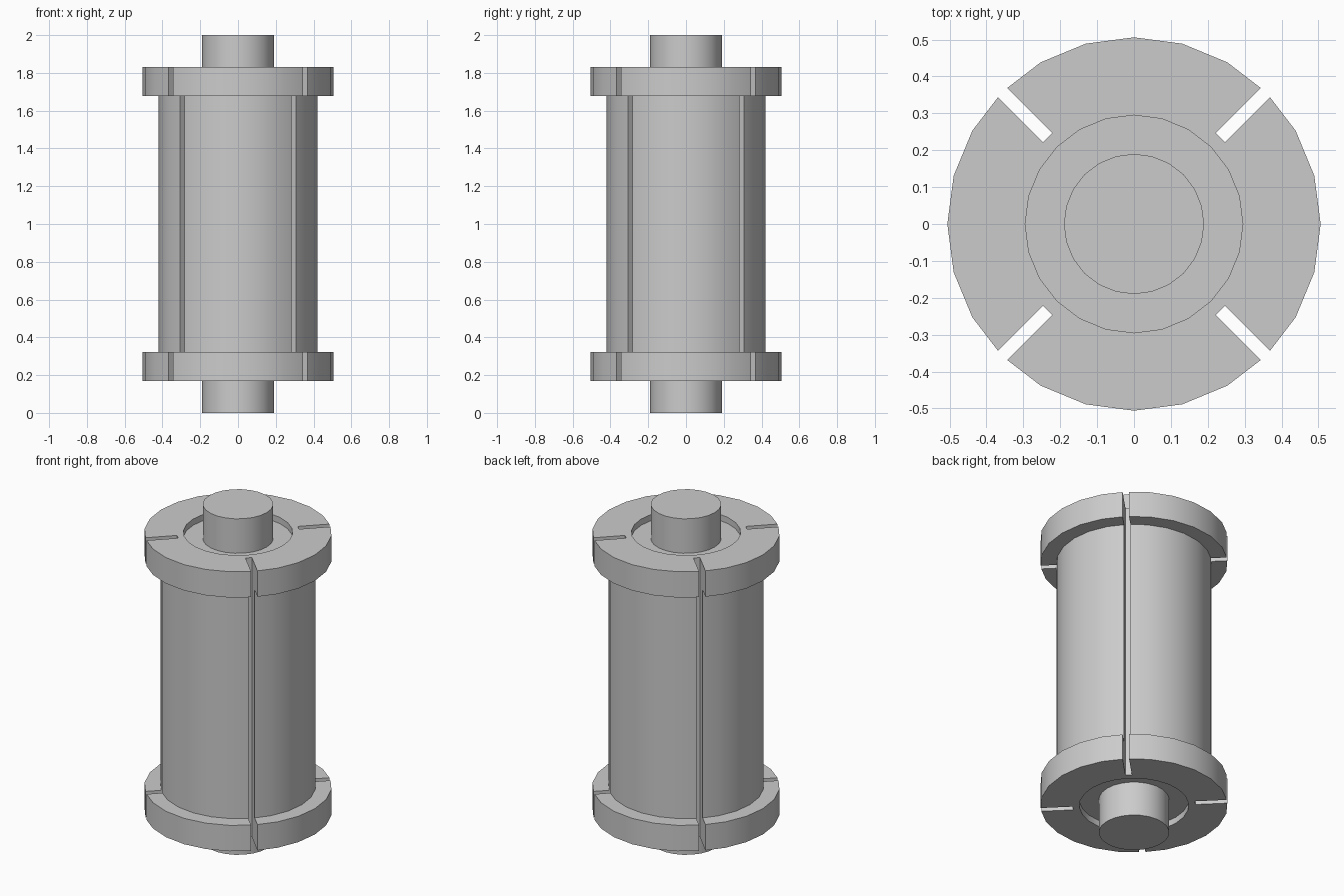
import bpy, bmesh, math
from mathutils import Matrix

if "Cube" in bpy.data.objects:
    bpy.data.objects.remove(bpy.data.objects["Cube"])

SIDES = 24


def finish(name, bm):
    bmesh.ops.recalc_face_normals(bm, faces=bm.faces)
    mesh = bpy.data.meshes.new(name)
    bm.to_mesh(mesh)
    bm.free()
    ob = bpy.data.objects.new(name, mesh)
    bpy.context.collection.objects.link(ob)
    return ob


def lathe(name, profile):
    """Revolve a half profile (r, z) about z; both ends are closed by flat caps."""
    bm = bmesh.new()
    rings = [[bm.verts.new((r * math.cos(2 * math.pi * i / SIDES),
                            r * math.sin(2 * math.pi * i / SIDES), z))
              for i in range(SIDES)] for r, z in profile]
    for a, b in zip(rings, rings[1:]):
        for i in range(SIDES):
            j = (i + 1) % SIDES
            bm.faces.new((a[i], a[j], b[j], b[i]))
    bm.faces.new(rings[0])
    bm.faces.new(rings[-1])
    return finish(name, bm)


# Spool: shaft stubs, shallow end recesses, two flanges and the drum
lower = [(0.19, 0), (0.19, 0.205), (0.295, 0.205), (0.295, 0.168),
         (0.506, 0.168), (0.506, 0.322), (0.42, 0.322)]
upper = [(r, 2 - z) for r, z in reversed(lower)]
spool = lathe("slotted_spool", lower + upper)

# Four diagonal slots running the full height
inner, outer, width = 0.331, 0.7, 0.035
bm = bmesh.new()
for k in range(4):
    m = (Matrix.Rotation(math.radians(45 + 90 * k), 4, 'Z')
         @ Matrix.Translation(((inner + outer) / 2, 0, 1))
         @ Matrix.Diagonal((outer - inner, width, 2.2, 1)))
    bmesh.ops.create_cube(bm, size=1, matrix=m)
cutter = finish("slot_cutter", bm)
cutter.hide_render = True

mod = spool.modifiers.new("slots", 'BOOLEAN')
mod.operation = 'DIFFERENCE'
mod.solver = 'EXACT'
mod.object = cutter

bpy.context.view_layer.objects.active = spool
spool.select_set(True)
bpy.ops.object.modifier_apply(modifier=mod.name)
bpy.data.objects.remove(cutter)
bpy.ops.object.shade_smooth_by_angle(angle=math.radians(30))
